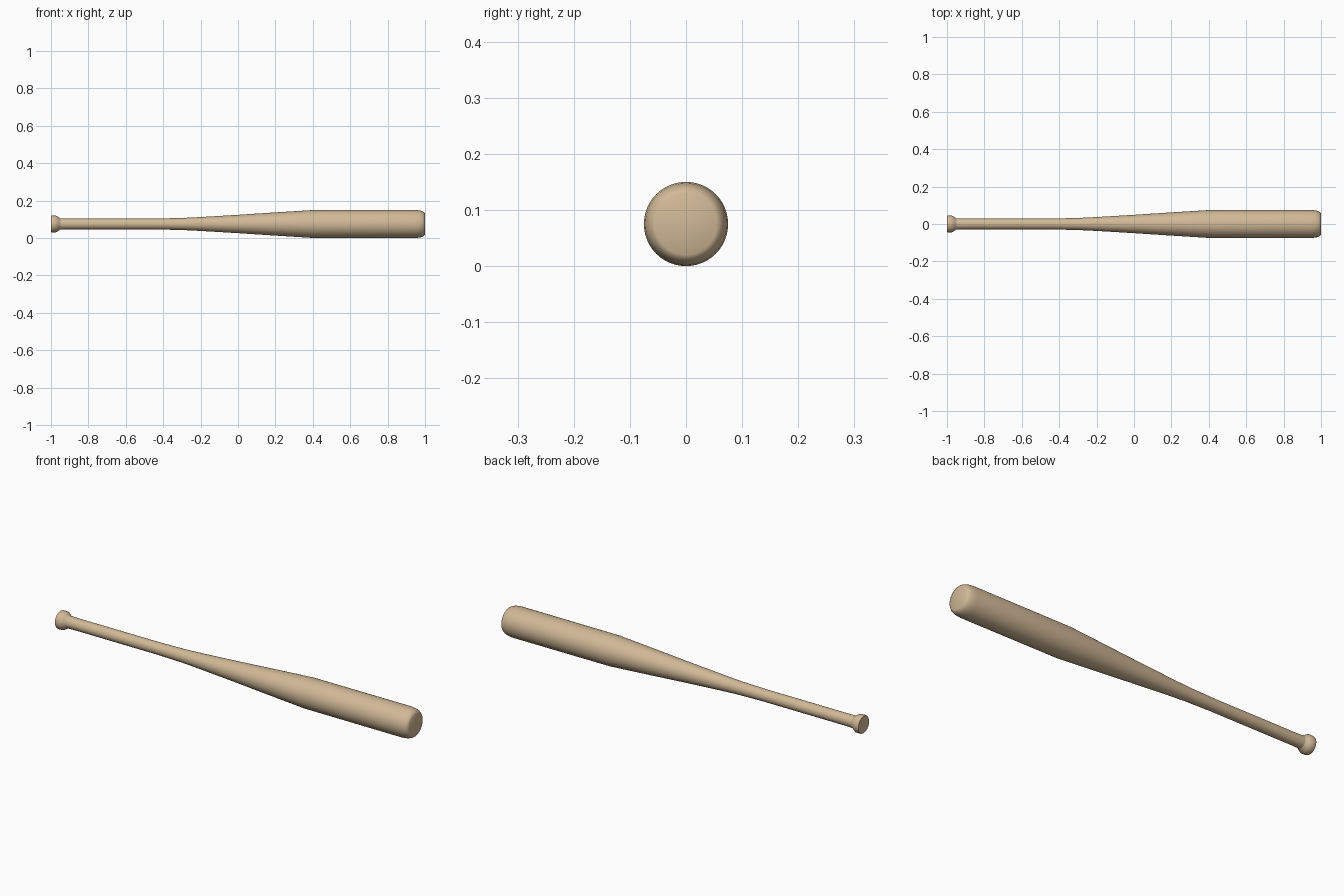
import bpy, bmesh, math
from mathutils import Vector, Matrix

cube = bpy.data.objects.get("Cube")
if cube:
    bpy.data.objects.remove(cube, do_unlink=True)

SEGMENTS = 48
AXIS_Z = 0.075

# Pale wood
wood = bpy.data.materials.new("pale_wood")
wood.use_nodes = True
colour = (0.64, 0.485, 0.31, 1)
wood.diffuse_color = colour
wood.node_tree.nodes["Principled BSDF"].inputs["Base Color"].default_value = colour


def turned_part(name, profile):
    """Lathe (x, radius) points around the x axis; close the ends where the radius is 0."""
    bm = bmesh.new()
    verts = [bm.verts.new((x, 0, r)) for x, r in profile]
    edges = [bm.edges.new(pair) for pair in zip(verts, verts[1:])]
    bmesh.ops.spin(bm, geom=verts + edges, cent=(0, 0, 0), axis=(1, 0, 0),
                   angle=math.tau, steps=SEGMENTS, use_duplicate=False)
    bmesh.ops.remove_doubles(bm, verts=bm.verts, dist=1e-5)
    bmesh.ops.recalc_face_normals(bm, faces=bm.faces)
    mesh = bpy.data.meshes.new(name)
    bm.to_mesh(mesh)
    bm.free()
    mesh.materials.append(wood)
    obj = bpy.data.objects.new(name, mesh)
    obj.location.z = AXIS_Z
    bpy.context.collection.objects.link(obj)
    bpy.ops.object.select_all(action='DESELECT')
    obj.select_set(True)
    bpy.context.view_layer.objects.active = obj
    bpy.ops.object.shade_smooth_by_angle(angle=math.radians(30))
    return obj


# Knob, handle, taper, barrel and rounded tip in one turned piece
turned_part("bat", [
    (-1.0, 0), (-1.0, 0.043), (-0.995, 0.045), (-0.975, 0.045),
    (-0.965, 0.040), (-0.95, 0.030),
    (-0.90, 0.029), (-0.45, 0.029), (-0.30, 0.032), (-0.20, 0.037),
    (0.0, 0.049), (0.20, 0.062), (0.40, 0.0745),
    (0.95, 0.075), (0.972, 0.0725), (0.987, 0.068), (0.996, 0.062),
    (1.0, 0.055), (1.0, 0),
])
